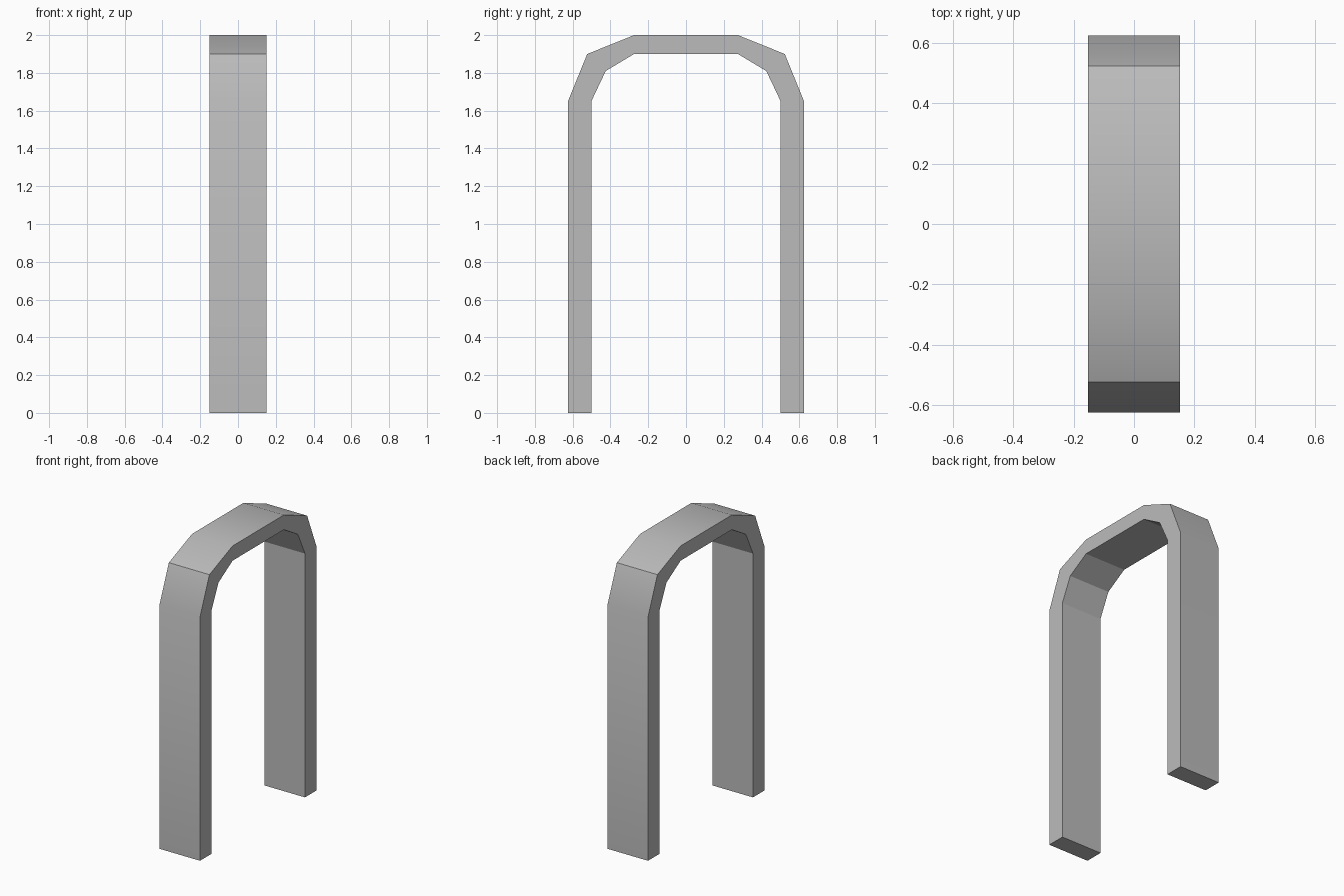
import bpy
import bmesh
import math

cube = bpy.data.objects.get("Cube")
if cube:
    bpy.data.objects.remove(cube, do_unlink=True)

HALF_WIDTH = 0.152

# Half outlines of the arch as (y, z), from foot to crown
OUTER = [(0.624, 0), (0.624, 1.652), (0.523, 1.9), (0.275, 2)]
INNER = [(0.5, 0), (0.5, 1.652), (0.425, 1.81), (0.275, 1.9)]


def full_outline(half):
    """Mirror a half outline across y = 0."""
    return half + [(-y, z) for y, z in reversed(half)]


def plain_material(name, colour):
    mat = bpy.data.materials.new(name)
    mat.use_nodes = True
    mat.diffuse_color = colour
    mat.node_tree.nodes["Principled BSDF"].inputs["Base Color"].default_value = colour
    return mat


# Flat arch band, one quad per segment
bm = bmesh.new()
outer, inner = [
    [bm.verts.new((-HALF_WIDTH, y, z)) for y, z in full_outline(half)]
    for half in (OUTER, INNER)
]
for i in range(len(outer) - 1):
    bm.faces.new((outer[i], outer[i + 1], inner[i + 1], inner[i]))

# Extrude the band across the width
band = bmesh.ops.extrude_face_region(bm, geom=bm.faces[:], use_keep_orig=True)
moved = [v for v in band["geom"] if isinstance(v, bmesh.types.BMVert)]
bmesh.ops.translate(bm, verts=moved, vec=(2 * HALF_WIDTH, 0, 0))
bmesh.ops.recalc_face_normals(bm, faces=bm.faces[:])

mesh = bpy.data.meshes.new("arch")
bm.to_mesh(mesh)
bm.free()
mesh.materials.append(plain_material("mid grey", (0.5, 0.5, 0.5, 1)))
arch = bpy.data.objects.new("arch", mesh)
bpy.context.collection.objects.link(arch)

# Soft outer bends, crisp corners elsewhere
bpy.ops.object.select_all(action="DESELECT")
arch.select_set(True)
bpy.context.view_layer.objects.active = arch
bpy.ops.object.shade_smooth_by_angle(angle=math.radians(24))
